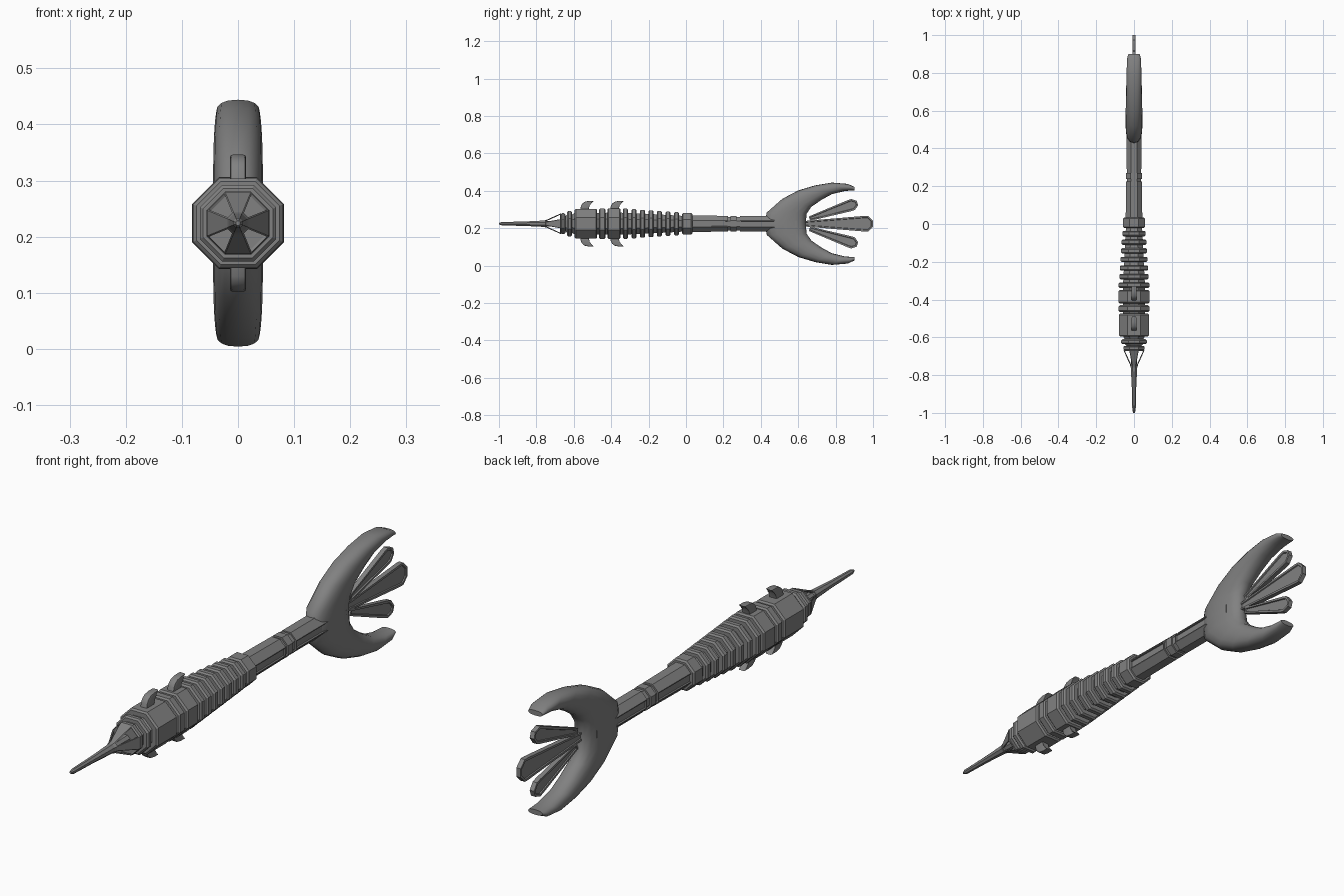
import bpy, bmesh, math
from mathutils import Matrix, Vector

cube = bpy.data.objects.get("Cube")
if cube:
    bpy.data.objects.remove(cube)

AXIS = 0.224  # height of the centre line
grey = bpy.data.materials.new("grey_metal")
grey.use_nodes = True
GREY = (0.22, 0.22, 0.22, 1)
grey.diffuse_color = GREY
grey.node_tree.nodes["Principled BSDF"].inputs["Base Color"].default_value = GREY


def finish(name, bm, smooth=None):
    bmesh.ops.recalc_face_normals(bm, faces=bm.faces)
    me = bpy.data.meshes.new(name)
    bm.to_mesh(me)
    bm.free()
    ob = bpy.data.objects.new(name, me)
    ob.location.z = AXIS
    me.materials.append(grey)
    bpy.context.collection.objects.link(ob)
    if smooth:
        bpy.ops.object.select_all(action='DESELECT')
        ob.select_set(True)
        bpy.context.view_layer.objects.active = ob
        bpy.ops.object.shade_smooth_by_angle(angle=math.radians(smooth))
    return ob


def loft(rings, caps=True):
    """Join successive rings of points with quads."""
    bm = bmesh.new()
    loops = [[bm.verts.new(p) for p in ring] for ring in rings]
    n = len(loops[0])
    for a, b in zip(loops, loops[1:]):
        for i in range(n):
            j = (i + 1) % n
            bm.faces.new((a[i], a[j], b[j], b[i]))
    if caps:
        bm.faces.new(loops[0])
        bm.faces.new(loops[-1])
    return bm


def octagon(y, r):
    """Octagon across the y axis, r measured to its flats."""
    c = r / math.cos(math.pi / 8)
    angles = [(i + 0.5) * math.pi / 4 for i in range(8)]
    return [(c * math.cos(a), y, c * math.sin(a)) for a in angles]


def turned(profile, caps=True):
    return loft([octagon(y, r) for y, r in profile], caps)


def plate(outline, half):
    """Outline of (y, z) points, thickened along x."""
    return loft([[(x, y, z) for y, z in outline] for x in (-half, half)])


# Ribbed barrel: chamfered rings on a thinner core
rings = [(-0.67, -0.645, 0.056), (-0.635, -0.61, 0.068), (-0.595, -0.475, 0.08),
         (-0.465, -0.43, 0.081), (-0.42, -0.35, 0.082)]
for i in range(7):
    start = -0.338 + i * 0.0455
    rings.append((start, start + 0.028, 0.081 - i * 0.0032))
rings.append((-0.022, 0.034, 0.057))
profile = []
for a, b, r in rings:
    core, c = r * 0.72, 0.006
    profile += [(a, core), (a, r - c), (a + c, r), (b - c, r), (b, r - c), (b, core)]
finish("ribbed_barrel", turned(profile))

# Shaft with a collar and sunken side panels
shaft = turned([(0.03, 0.044), (0.225, 0.042), (0.225, 0.036), (0.238, 0.036),
                (0.238, 0.042), (0.27, 0.042), (0.27, 0.036), (0.29, 0.036),
                (0.29, 0.041), (0.59, 0.041)])
shaft.normal_update()
sides = [f for f in shaft.faces if abs(f.normal.x) > 0.99 and f.calc_area() > 0.004]
bmesh.ops.recalc_face_normals(shaft, faces=shaft.faces)
bmesh.ops.inset_individual(shaft, faces=sides, thickness=0.005)
bmesh.ops.inset_individual(shaft, faces=sides, thickness=0.001, depth=-0.006)
finish("shaft", shaft)

# Open nose cage: windows cut in the diagonal faces
cage = turned([(-0.75, 0.019), (-0.67, 0.055)], caps=False)
bmesh.ops.recalc_face_normals(cage, faces=cage.faces)
diagonal = [f for f in cage.faces if abs(abs(f.normal.x) - abs(f.normal.z)) < 0.1]
bmesh.ops.inset_individual(cage, faces=diagonal, thickness=0.004)
bmesh.ops.delete(cage, geom=diagonal, context='FACES')
cage_ob = finish("nose_cage", cage)
solid = cage_ob.modifiers.new("thickness", 'SOLIDIFY')
solid.thickness = 0.005

# Needle point
finish("needle", turned([(-1.0, 0.004), (-0.985, 0.009), (-0.86, 0.012), (-0.76, 0.017),
                         (-0.75, 0.02), (-0.745, 0.015), (-0.66, 0.018)]))

# Hooked barbs, above and below, in two rows
hook = [(0, 0.065), (0.005, 0.095), (0.013, 0.108), (0.027, 0.118), (0.048, 0.122),
        (0.076, 0.122), (0.058, 0.111), (0.048, 0.098), (0.045, 0.065)]
for row, start in (("front", -0.567), ("rear", -0.407)):
    for side, s in (("upper", 1), ("lower", -1)):
        bm = plate([(start + y, s * z) for y, z in hook], 0.014)
        edges = [e for e in bm.edges if abs(e.verts[0].co.x - e.verts[1].co.x) < 0.001]
        bmesh.ops.bevel(bm, geom=edges, offset=0.004, segments=2, affect='EDGES', profile=0.5)
        finish(f"{row}_{side}_barb", bm, 35)

# Crescent tail fin: outer edge, inner edge, half thickness
half_fin = [((0.42, 0), (0.64, 0), 0.045), ((0.432, 0.06), (0.645, 0.053), 0.045),
            ((0.515, 0.133), (0.67, 0.09), 0.044), ((0.6, 0.178), (0.725, 0.128), 0.043),
            ((0.69, 0.205), (0.78, 0.158), 0.041), ((0.78, 0.22), (0.85, 0.175), 0.039),
            ((0.865, 0.213), (0.89, 0.178), 0.036), ((0.9, 0.197), (0.9, 0.178), 0.03)]


def fin_ring(outer, inner, half, s):
    ring = []
    for i in range(16):
        a = i * math.tau / 16
        c, d = math.cos(a), math.sin(a)
        t = 0.5 + 0.5 * math.copysign(abs(c) ** 0.85, c)
        y, z = Vector(inner).lerp(Vector(outer), t)
        ring.append((half * math.copysign(abs(d) ** 0.8, d), y, s * z))
    return ring


fin = [fin_ring(*sec, -1) for sec in reversed(half_fin[1:])]
fin += [fin_ring(*sec, 1) for sec in half_fin]
finish("tail_fin", loft(fin), 50)


# Tail feathers with sunken panels
def feather(name, y, z, length, root, wide, angle):
    upper = [(0, root), (length - 0.045, wide), (length - 0.025, wide), (length, wide * 0.4)]
    outline = upper + [(u, -v) for u, v in reversed(upper)]
    bm = plate(outline, 0.009)
    bmesh.ops.recalc_face_normals(bm, faces=bm.faces)
    faces = [f for f in bm.faces if abs(f.normal.x) > 0.99]
    bmesh.ops.inset_individual(bm, faces=faces, thickness=0.009)
    bmesh.ops.inset_individual(bm, faces=faces, thickness=0.002, depth=-0.004)
    turn = Matrix.Rotation(math.radians(angle), 4, 'X')
    bm.transform(Matrix.Translation((0, y, z)) @ turn)
    finish(name, bm)


feather("middle_feather", 0.6, 0, 0.4, 0.012, 0.042, 0)
feather("upper_feather", 0.66, 0.027, 0.27, 0.012, 0.031, 18)
feather("lower_feather", 0.66, -0.027, 0.27, 0.012, 0.031, -18)
